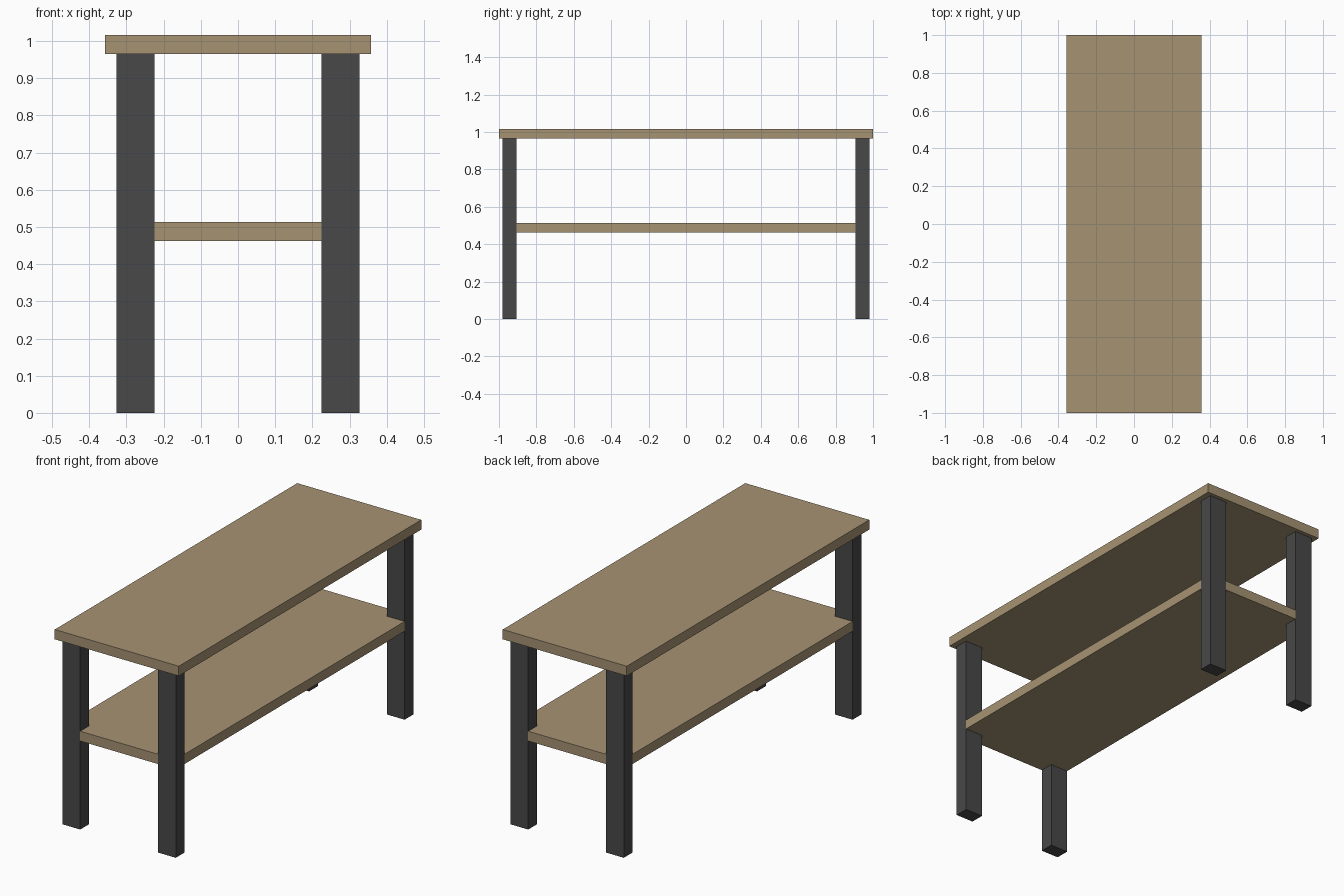
import bpy
import bmesh

if "Cube" in bpy.data.objects:
    bpy.data.objects.remove(bpy.data.objects["Cube"])

LEG_X = (0.225, 0.327)   # inner and outer leg faces
LEG_Y = (0.907, 0.98)


def material(name, colour):
    mat = bpy.data.materials.new(name)
    mat.diffuse_color = (*colour, 1)
    mat.use_nodes = True
    mat.node_tree.nodes["Principled BSDF"].inputs["Base Color"].default_value = mat.diffuse_color
    return mat


def slab(name, outline, z0, z1, mat):
    """Extrude a flat XY outline from z0 up to z1."""
    bm = bmesh.new()
    face = bm.faces.new([bm.verts.new((x, y, z0)) for x, y in outline])
    res = bmesh.ops.extrude_face_region(bm, geom=[face], use_keep_orig=True)
    top = [g for g in res["geom"] if isinstance(g, bmesh.types.BMVert)]
    bmesh.ops.translate(bm, verts=top, vec=(0, 0, z1 - z0))
    bmesh.ops.recalc_face_normals(bm, faces=bm.faces)
    mesh = bpy.data.meshes.new(name)
    bm.to_mesh(mesh)
    bm.free()
    mesh.materials.append(mat)
    obj = bpy.data.objects.new(name, mesh)
    bpy.context.collection.objects.link(obj)
    return obj


def rect(x0, x1, y0, y1):
    return [(x0, y0), (x1, y0), (x1, y1), (x0, y1)]


wood = material("wood", (0.38, 0.29, 0.17))
dark = material("dark_grey", (0.065, 0.065, 0.065))

# Table top
slab("table_top", rect(-0.358, 0.358, -1, 1), 0.965, 1.016, wood)

# Lower shelf, notched at the corners to sit flush around the legs
(xi, xo), (yi, yo) = LEG_X, LEG_Y
quarter = [(xo, yi), (xi, yi), (xi, yo)]
outline = (quarter
           + [(-x, y) for x, y in reversed(quarter)]
           + [(-x, -y) for x, y in quarter]
           + [(x, -y) for x, y in reversed(quarter)])
slab("lower_shelf", outline, 0.462, 0.513, wood)

# Four legs
for side, sx in (("left", -1), ("right", 1)):
    for end, sy in (("front", -1), ("back", 1)):
        slab(f"{end}_{side}_leg", rect(sx * xi, sx * xo, sy * yi, sy * yo), 0, 0.965, dark)
